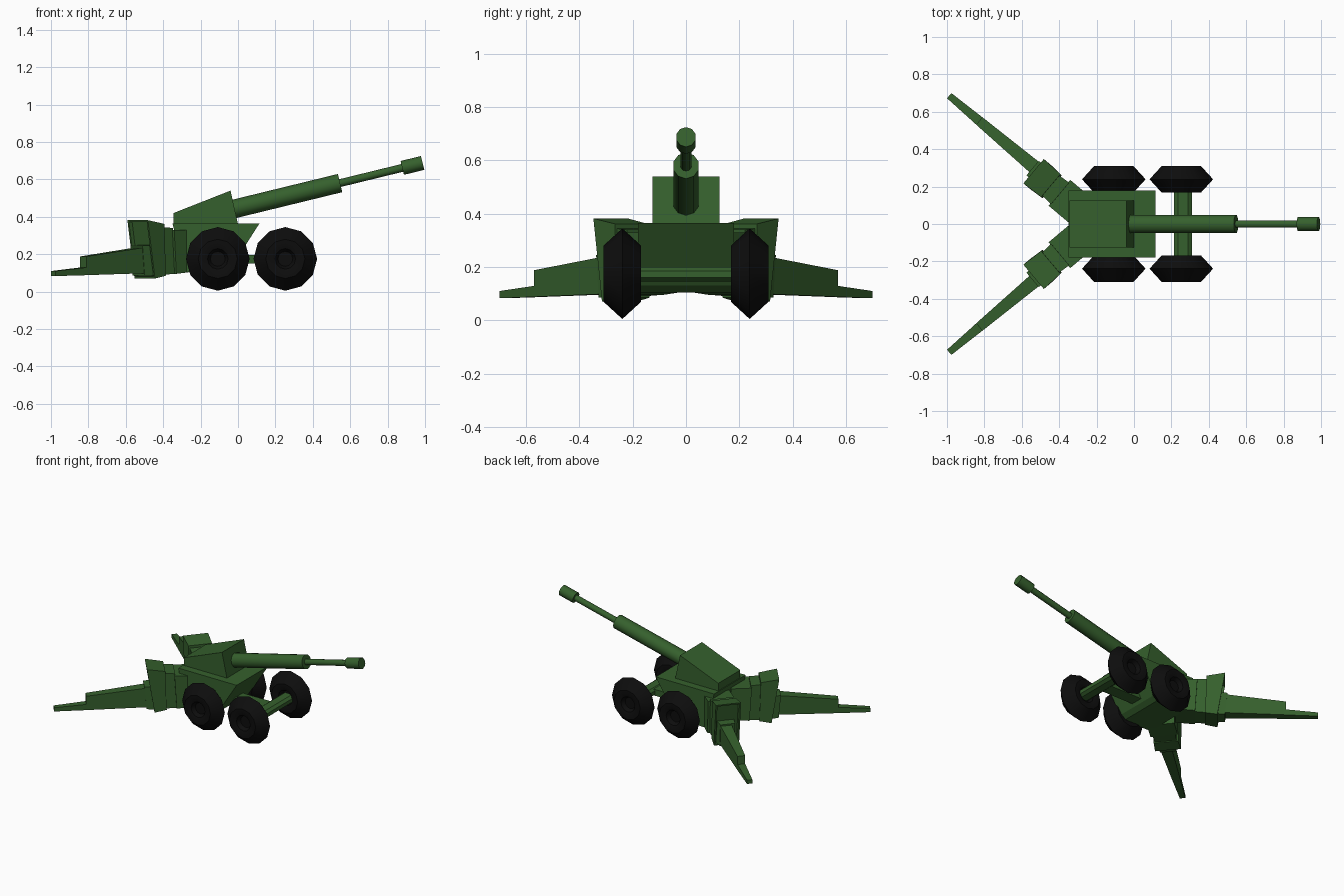
import bpy, bmesh, math
from mathutils import Vector

if "Cube" in bpy.data.objects:
    bpy.data.objects.remove(bpy.data.objects["Cube"])


def material(name, rgb):
    m = bpy.data.materials.new(name)
    m.diffuse_color = (*rgb, 1)
    m.use_nodes = True
    m.node_tree.nodes["Principled BSDF"].inputs["Base Color"].default_value = m.diffuse_color
    return m


GREEN = material("army green", (0.036, 0.117, 0.026))
BLACK = material("tyre black", (0.004, 0.004, 0.004))


def finish(name, bm, mat, smooth=None):
    bmesh.ops.recalc_face_normals(bm, faces=bm.faces)
    me = bpy.data.meshes.new(name)
    bm.to_mesh(me)
    bm.free()
    ob = bpy.data.objects.new(name, me)
    bpy.context.collection.objects.link(ob)
    me.materials.append(mat)
    if smooth:
        bpy.ops.object.select_all(action='DESELECT')
        ob.select_set(True)
        bpy.context.view_layer.objects.active = ob
        bpy.ops.object.shade_smooth_by_angle(angle=math.radians(smooth))
    return ob


def skin(bm, rings, caps=True):
    """Join rings of points with quads and close both ends."""
    vs = [[bm.verts.new(p) for p in r] for r in rings]
    n = len(vs[0])
    for a, b in zip(vs, vs[1:]):
        for i in range(n):
            j = (i + 1) % n
            bm.faces.new((a[i], a[j], b[j], b[i]))
    if caps:
        return bm.faces.new(vs[0]), bm.faces.new(vs[-1])


def extrude_y(name, profile, half):
    """Side profile in x, z pulled to both sides."""
    bm = bmesh.new()
    skin(bm, [[(x, y, z) for x, z in profile] for y in (-half, half)])
    return finish(name, bm, GREEN)


# Body
extrude_y("hull", [(-0.35, 0.365), (0.115, 0.365), (-0.035, 0.13),
                   (-0.07, 0.105), (-0.29, 0.105)], 0.18)
extrude_y("gun_housing", [(-0.345, 0.36), (-0.345, 0.42), (-0.04, 0.54), (0.0, 0.36)], 0.125)

# Running gear
extrude_y("front_axle", [(0.215, 0.16), (0.235, 0.146), (0.29, 0.146), (0.31, 0.16),
                         (0.31, 0.186), (0.29, 0.2), (0.235, 0.2), (0.215, 0.186)], 0.2)
extrude_y("rear_axle", [(-0.15, 0.146), (-0.06, 0.146), (-0.06, 0.2), (-0.15, 0.2)], 0.2)
extrude_y("draw_beam", [(-0.1, 0.15), (0.25, 0.15), (0.25, 0.195), (-0.1, 0.195)], 0.045)

# Gun: stepped tube along a raised axis
start, end = Vector((-0.013, 0, 0.444)), Vector((0.987, 0, 0.688))
axis = (end - start).normalized()
up = Vector((-axis.z, 0, axis.x))
length = (end - start).length


def tube(name, a, b, r, n=10):
    bm = bmesh.new()
    rings = []
    for d in (a, b):
        c = start + axis * d
        rings.append([c + r * (up * math.cos(k * math.tau / n) +
                               Vector((0, 1, 0)) * math.sin(k * math.tau / n))
                      for k in range(n)])
    skin(bm, rings)
    finish(name, bm, GREEN, 40)


tube("barrel_sleeve", -0.05, 0.575, 0.05)
tube("barrel", 0.5, length - 0.08, 0.021)
tube("muzzle", length - 0.112, length, 0.038)

# Wheels: pointed tread, flat wall, dished centre
TYRE = [(0.04, 0.035), (0.055, 0.062), (0.08, 0.071), (0.105, 0.071), (0.17, 0.0),
        (0.105, -0.071), (0.08, -0.071), (0.055, -0.062), (0.04, -0.035)]
for label, x in (("rear", -0.108), ("front", 0.253)):
    for side in (-1, 1):
        bm = bmesh.new()
        skin(bm, [[(x + r * math.cos(k * math.tau / 12), side * 0.239 + w,
                    0.175 + r * math.sin(k * math.tau / 12)) for k in range(12)]
                  for r, w in TYRE])
        finish(f"{label}_wheel_{'right' if side < 0 else 'left'}", bm, BLACK, 35)


def trail_point(q, w, z, side):
    """q runs from the trail tip to the hull, w runs inward across it."""
    return (-0.988 + 0.766 * q - 0.643 * w, side * (0.686 - 0.643 * q - 0.766 * w), z)


def trail_block(name, sections, side, offset=0.0, inset=False):
    """Sections: (q at bottom, q at top, half width, bottom z, top z)."""
    bm = bmesh.new()
    rings = [[trail_point(qb, offset - h, lo, side), trail_point(qb, offset + h, lo, side),
              trail_point(qt, offset + h, hi, side), trail_point(qt, offset - h, hi, side)]
             for qb, qt, h, lo, hi in sections]
    back, _ = skin(bm, rings)
    if inset:
        bmesh.ops.recalc_face_normals(bm, faces=bm.faces)
        bmesh.ops.inset_region(bm, faces=[back], thickness=0.015, depth=0)
        bmesh.ops.inset_region(bm, faces=[back], thickness=0.004, depth=-0.02)
    finish(name, bm, GREEN)


# Spread trails with stepped hinge brackets
for side in (-1, 1):
    tag = "right" if side < 0 else "left"
    trail_block(f"trail_tip_{tag}", [(0, 0, 0.018, 0.083, 0.11),
                                     (0.22, 0.22, 0.026, 0.088, 0.13)], side)
    trail_block(f"trail_leg_{tag}", [(0.21, 0.21, 0.026, 0.088, 0.188),
                                     (0.68, 0.68, 0.04, 0.1, 0.245)], side)
    trail_block(f"trail_collar_{tag}", [(0.605, 0.59, 0.05, 0.085, 0.245),
                                        (0.68, 0.68, 0.06, 0.085, 0.25)], side, 0.01)
    trail_block(f"bracket_rear_{tag}", [(0.655, 0.605, 0.085, 0.07, 0.382),
                                        (0.735, 0.725, 0.08, 0.085, 0.362)],
                side, 0.019, True)
    trail_block(f"bracket_middle_{tag}", [(0.72, 0.715, 0.07, 0.09, 0.345),
                                          (0.8, 0.79, 0.075, 0.095, 0.34)], side, 0.019)
    trail_block(f"bracket_front_{tag}", [(0.8, 0.785, 0.09, 0.095, 0.33),
                                         (0.93, 0.92, 0.09, 0.108, 0.33)], side, 0.019)
